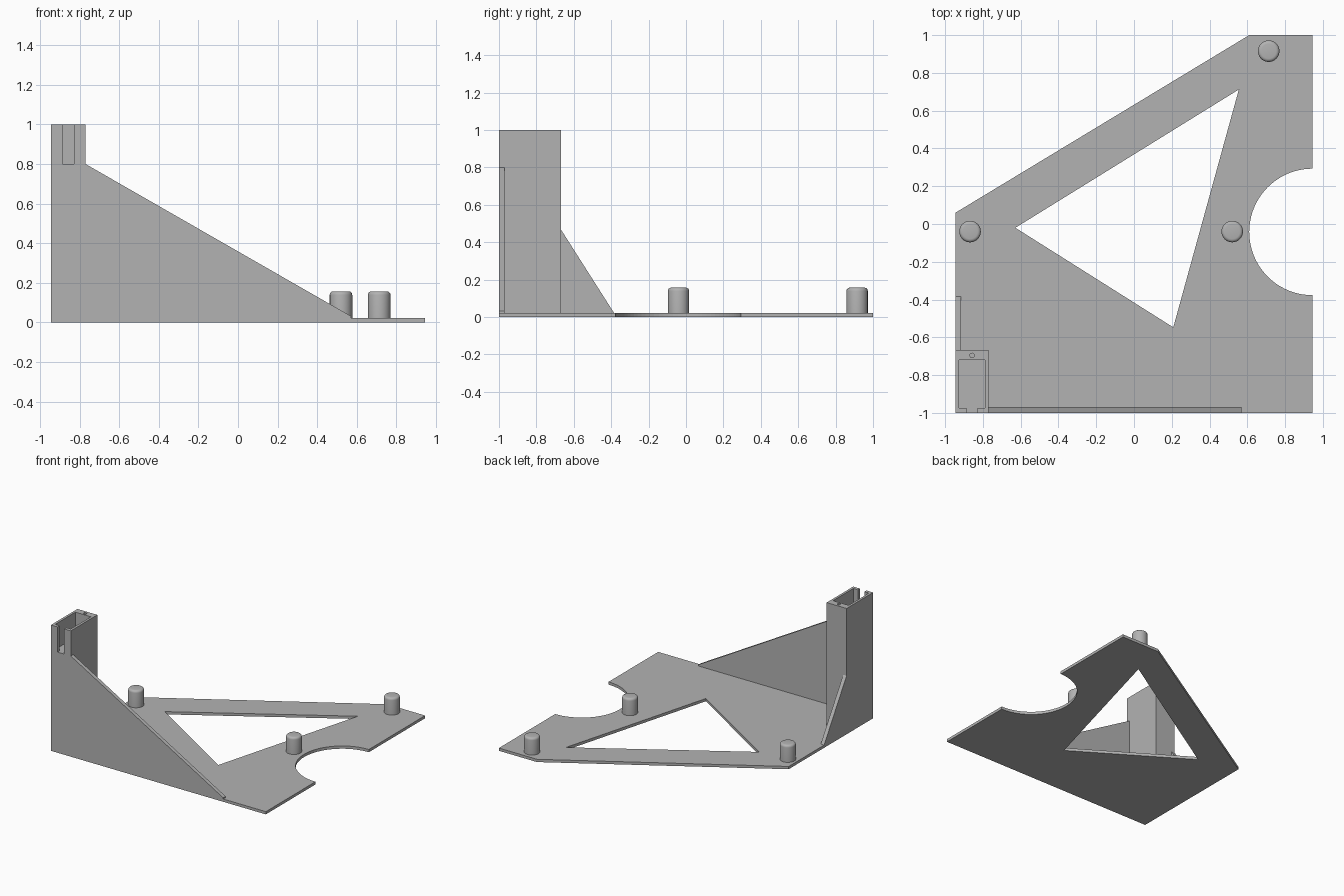
import bpy, bmesh, math

if "Cube" in bpy.data.objects:
    bpy.data.objects.remove(bpy.data.objects["Cube"])

grey = bpy.data.materials.new("plain grey")
grey.diffuse_color = (0.45, 0.45, 0.45, 1)
grey.use_nodes = True
grey.node_tree.nodes["Principled BSDF"].inputs["Base Color"].default_value = grey.diffuse_color
T = 0.022  # base plate thickness


def prism(name, pts, start, depth, axes):
    """Extrude a closed 2D outline; axes maps (u, v, w) to (x, y, z)."""
    bm = bmesh.new()
    face = bm.faces.new([bm.verts.new(axes(u, v, start)) for u, v in pts])
    ext = bmesh.ops.extrude_face_region(bm, geom=[face])["geom"]
    shift = axes(0, 0, depth)
    bmesh.ops.translate(bm, vec=shift, verts=[g for g in ext if isinstance(g, bmesh.types.BMVert)])
    bmesh.ops.recalc_face_normals(bm, faces=bm.faces)
    mesh = bpy.data.meshes.new(name)
    bm.to_mesh(mesh)
    bm.free()
    mesh.materials.append(grey)
    obj = bpy.data.objects.new(name, mesh)
    bpy.context.collection.objects.link(obj)
    return obj


def XY(u, v, w): return (u, v, w)
def XZ(u, v, w): return (u, w, v)
def YZ(u, v, w): return (w, u, v)


def circle(cx, cy, r, n, a0=0.0):
    return [(cx + r * math.cos(a0 + 2 * math.pi * i / n),
             cy + r * math.sin(a0 + 2 * math.pi * i / n)) for i in range(n)]


def cut(obj, cutter):
    mod = obj.modifiers.new("cut", 'BOOLEAN')
    mod.operation = 'DIFFERENCE'
    mod.solver = 'EXACT'
    mod.object = cutter
    bpy.context.view_layer.objects.active = obj
    bpy.ops.object.modifier_apply(modifier=mod.name)
    bpy.data.objects.remove(cutter)


# Base plate with a round notch on the right edge and a triangular window
notch = [(0.945 + 0.335 * math.cos(a), -0.042 + 0.335 * math.sin(a))
         for a in (math.radians(270 - 180 * i / 40) for i in range(41))]
plate = prism("base_plate", [(-0.945, -1), (0.945, -1)] + notch +
              [(0.945, 1), (0.61, 1), (-0.945, 0.06)], 0, T, XY)
cut(plate, prism("window_cutter", [(-0.628, -0.02), (0.208, -0.547), (0.555, 0.712)], -0.1, 0.3, XY))

# Upright post with an open pocket, a front slot and a small pin hole
post = prism("post", [(-0.945, -1), (-0.77, -1), (-0.77, -0.667), (-0.945, -0.667)], 0, 1, XY)
pocket = [(-0.926, -0.974), (-0.886, -0.974), (-0.886, -1.1), (-0.829, -1.1),
          (-0.829, -0.974), (-0.789, -0.974), (-0.789, -0.72), (-0.926, -0.72)]
cut(post, prism("pocket_cutter", pocket, 0.8, 0.4, XY))
cut(post, prism("pin_cutter", circle(-0.857, -0.696, 0.012, 20), 0.8, 0.4, XY))

# Sloping stiffening ribs along the front and left edges
prism("front_rib", [(-0.77, 0), (0.57, 0), (0.57, 0.032), (-0.77, 0.8)], -1, 0.03, XZ)
prism("side_rib", [(-0.667, 0), (-0.385, 0), (-0.385, T), (-0.667, 0.465)], -0.945, 0.03, YZ)

# Three locating pegs with rounded tops
for i, (x, y) in enumerate([(0.713, 0.915), (-0.868, -0.04), (0.52, -0.04)]):
    peg = prism(f"peg_{i + 1}", circle(x, y, 0.057, 40), 0.01, 0.147, XY)
    bm = bmesh.new()
    bm.from_mesh(peg.data)
    rim = [e for e in bm.edges if all(v.co.z > 0.15 for v in e.verts)]
    bmesh.ops.bevel(bm, geom=rim, offset=0.018, segments=4, profile=0.5, affect='EDGES')
    bm.to_mesh(peg.data)
    bm.free()
    bpy.ops.object.select_all(action='DESELECT')
    peg.select_set(True)
    bpy.context.view_layer.objects.active = peg
    bpy.ops.object.shade_smooth_by_angle(angle=math.radians(30))
